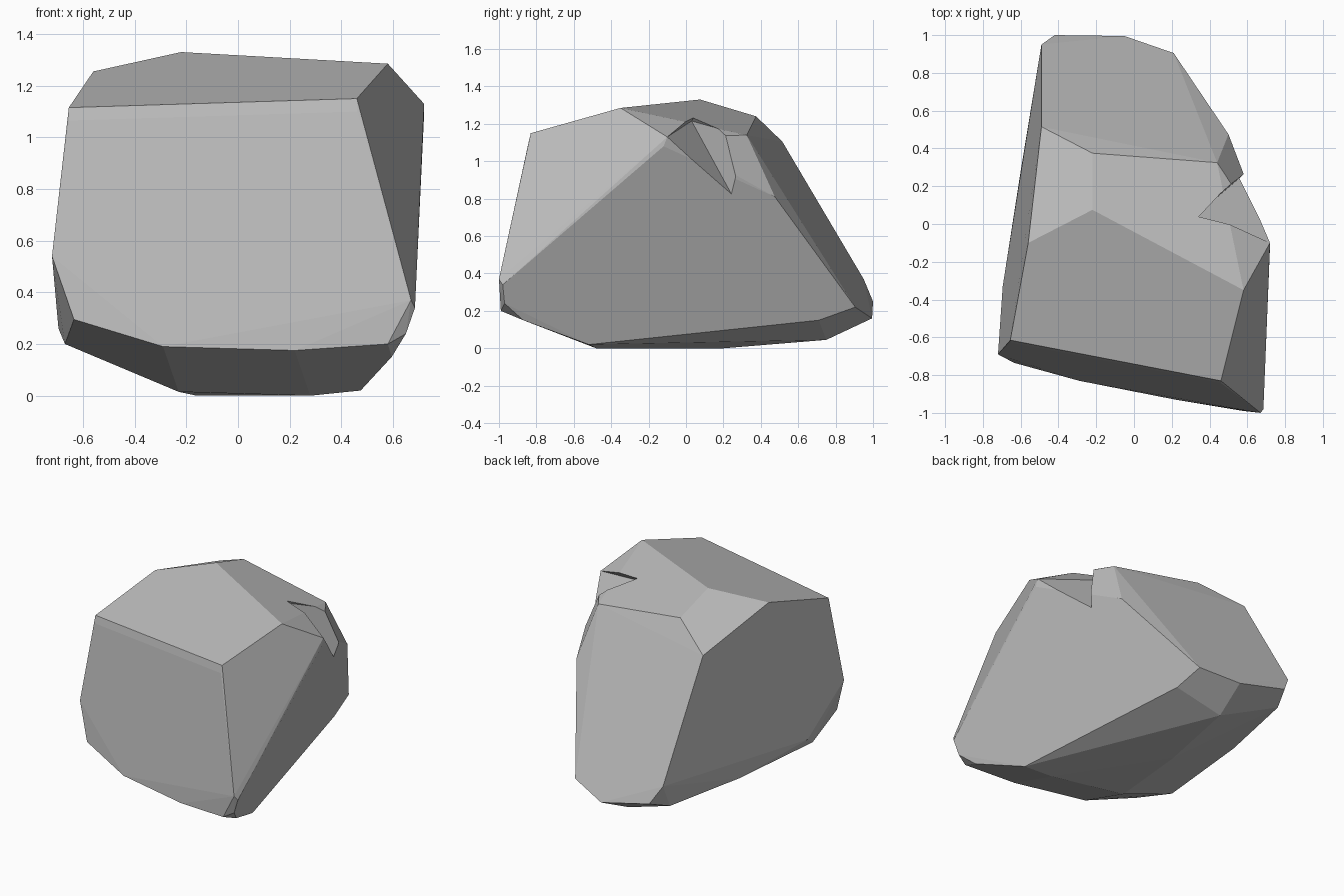
import bpy
import bmesh
from math import radians
from mathutils import Vector

default_cube = bpy.data.objects.get("Cube")
if default_cube:
    bpy.data.objects.remove(default_cube, do_unlink=True)


def make_material(name, colour):
    material = bpy.data.materials.new(name)
    material.use_nodes = True
    material.diffuse_color = colour
    shader = material.node_tree.nodes["Principled BSDF"]
    shader.inputs["Base Color"].default_value = colour
    shader.inputs["Roughness"].default_value = 0.9
    return material


def make_hull(name, points, material, flatten_angle=0.0):
    """Wrap a faceted convex solid around a handful of corner points."""
    mesh = bpy.data.meshes.new(name)
    bm = bmesh.new()
    for point in points:
        bm.verts.new(point)
    result = bmesh.ops.convex_hull(bm, input=bm.verts[:])
    unused = set(result["geom_interior"]) | set(result["geom_unused"])
    loose = [item for item in unused if isinstance(item, bmesh.types.BMVert)]
    bmesh.ops.delete(bm, geom=loose, context="VERTS")
    if flatten_angle:
        bmesh.ops.dissolve_limit(bm, angle_limit=flatten_angle,
                                 verts=bm.verts[:], edges=bm.edges[:])
    bmesh.ops.recalc_face_normals(bm, faces=bm.faces[:])
    bm.to_mesh(mesh)
    bm.free()
    mesh.materials.append(material)
    obj = bpy.data.objects.new(name, mesh)
    bpy.context.collection.objects.link(obj)
    return obj


def chipped(points, offset):
    """Double each corner with a second one just below for a worn edge."""
    return points + [tuple(Vector(p) + Vector(offset)) for p in points]


stone = make_material("stone grey", (0.5, 0.5, 0.5, 1.0))

# Crown ridge, running from side to side
ridge = [(0.58, -0.35, 1.285), (-0.22, 0.075, 1.33), (-0.56, -0.1, 1.255)]

# Worn upper edges at the front, back and side
front_brow = chipped([(-0.655, -0.615, 1.115), (0.46, -0.83, 1.15)],
                     (0, -0.012, -0.05))
back_brow = chipped([(0.44, 0.325, 1.14), (-0.22, 0.375, 1.24),
                     (-0.49, 0.515, 1.105)], (0, 0.018, -0.04))
side_brow = chipped([(0.72, -0.1, 1.13)], (0, -0.02, -0.05))

# Shoulder beside the notch
shoulder = [(0.45, 0.155, 1.18), (0.555, 0.24, 0.83), (0.5, 0.475, 0.81)]

# Lower edge of the front face, then the two front corners
front_foot = [(0.58, -0.99, 0.2), (0.22, -0.93, 0.175), (-0.29, -0.83, 0.19),
              (-0.635, -0.735, 0.295), (-0.72, -0.69, 0.54)]
front_corner = [(0.67, -1, 0.37), (0.685, -0.98, 0.34), (0.65, -0.97, 0.24),
                (0.595, -0.87, 0.15)]

# Lower edge of the back face and the flank
back_foot = [(0.21, 0.905, 0.22), (-0.05, 0.995, 0.16), (-0.42, 1, 0.25),
             (-0.49, 0.95, 0.37), (-0.48, 0.86, 0.2)]
flank_foot = [(-0.695, -0.33, 0.26), (-0.67, -0.42, 0.2), (-0.6, 0.28, 0.2)]

# Underside
base = [(0.235, 0.71, 0.15), (0.365, 0.1, 0.1), (0.475, -0.52, 0.02),
        (0.28, -0.48, 0), (-0.23, -0.38, 0.015), (-0.16, 0.2, 0),
        (-0.09, 0.75, 0.045)]

boulder = make_hull("boulder", ridge + front_brow + back_brow + side_brow
                    + shoulder + front_foot + front_corner + back_foot
                    + flank_foot + base, stone, radians(3))

# Wedge-shaped notch broken out of the upper edge
apex = Vector((0.31, 0.03, 1.215))
arms = [Vector(p) - apex for p in (side_brow[0], shoulder[0], shoulder[1])]
opening = apex + sum(arms, Vector()) + Vector((0, 0, 0.9))
cutter = make_hull("notch_cutter",
                   [apex, opening] + [apex + arm * 1.4 for arm in arms], stone)
cutter.hide_render = True
cutter.hide_viewport = True
cutter.display_type = "WIRE"

notch = boulder.modifiers.new("notch", "BOOLEAN")
notch.operation = "DIFFERENCE"
notch.solver = "EXACT"
notch.object = cutter
